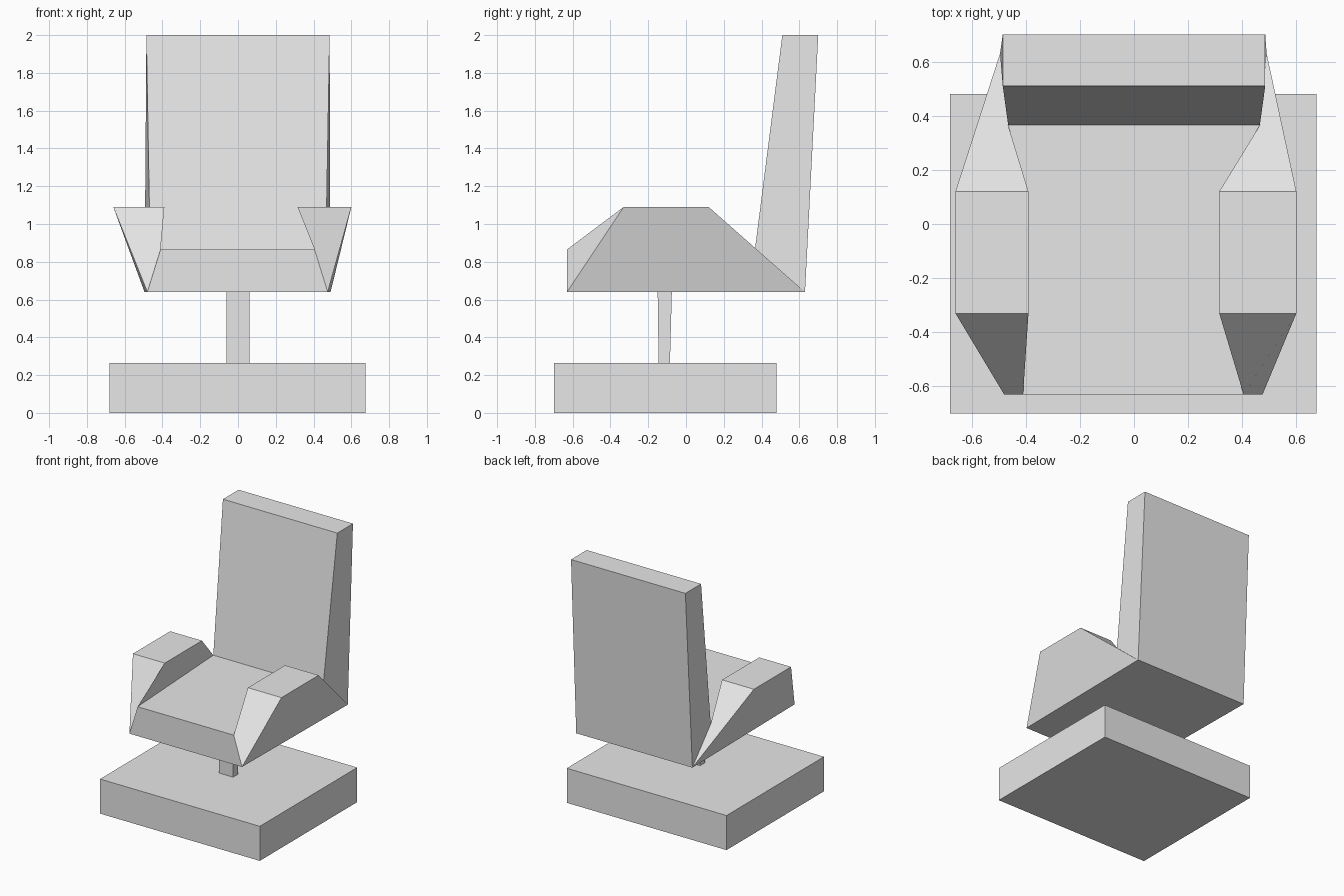
import bpy

cube = bpy.data.objects.get("Cube")
if cube:
    bpy.data.objects.remove(cube, do_unlink=True)

grey = bpy.data.materials.new("plain grey")
grey.use_nodes = True
grey.diffuse_color = (0.8, 0.8, 0.8, 1)
grey.node_tree.nodes["Principled BSDF"].inputs["Base Color"].default_value = (0.8, 0.8, 0.8, 1)


def loft(name, start, end, caps=(True, True), hidden=()):
    """Join two four-point rings, counter-clockwise seen from the end ring.
    Faces covered by a neighbouring part are left out."""
    faces = [(i, (i + 1) % 4, (i + 1) % 4 + 4, i + 4) for i in range(4) if i not in hidden]
    if caps[0]:
        faces.append((3, 2, 1, 0))
    if caps[1]:
        faces.append((4, 5, 6, 7))
    mesh = bpy.data.meshes.new(name)
    mesh.from_pydata(list(start) + list(end), [], faces)
    mesh.materials.append(grey)
    obj = bpy.data.objects.new(name, mesh)
    bpy.context.collection.objects.link(obj)
    return obj


def level(x0, x1, y0, y1, z):
    return [(x0, y0, z), (x1, y0, z), (x1, y1, z), (x0, y1, z)]


# Base slab and support post
loft("base", level(-0.68, 0.675, -0.70, 0.48, 0), level(-0.68, 0.675, -0.70, 0.48, 0.265))
loft("post", level(-0.06, 0.06, -0.145, -0.085, 0.265),
     level(-0.06, 0.06, -0.15, -0.075, 0.64), caps=(False, False))

# Shared corners of the seat, (right, left)
front_low = [(-0.48, -0.63, 0.64), (0.475, -0.63, 0.64)]
front_high = [(-0.41, -0.63, 0.865), (0.405, -0.63, 0.865)]
rear_low = [(-0.495, 0.63, 0.64), (0.49, 0.63, 0.64)]
rear_high = [(-0.465, 0.365, 0.865), (0.465, 0.365, 0.865)]

# Seat: open at the sides and rear, where arms and backrest join
loft("seat", [rear_low[0], rear_low[1], rear_high[1], rear_high[0]],
     [front_low[0], front_low[1], front_high[1], front_high[0]],
     caps=(False, True), hidden=(1, 3))

# Backrest leaning away from the seat
loft("backrest", [rear_high[0], rear_high[1], rear_low[1], rear_low[0]],
     level(-0.485, 0.485, 0.51, 0.70, 2.0), caps=(False, True))

# Flared armrests rising from the seat edges
loft("right_armrest", [front_low[0], front_high[0], rear_high[0], rear_low[0]],
     level(-0.66, -0.39, -0.33, 0.12, 1.09), caps=(False, True))
loft("left_armrest", [front_high[1], front_low[1], rear_low[1], rear_high[1]],
     level(0.315, 0.60, -0.33, 0.12, 1.09), caps=(False, True))
